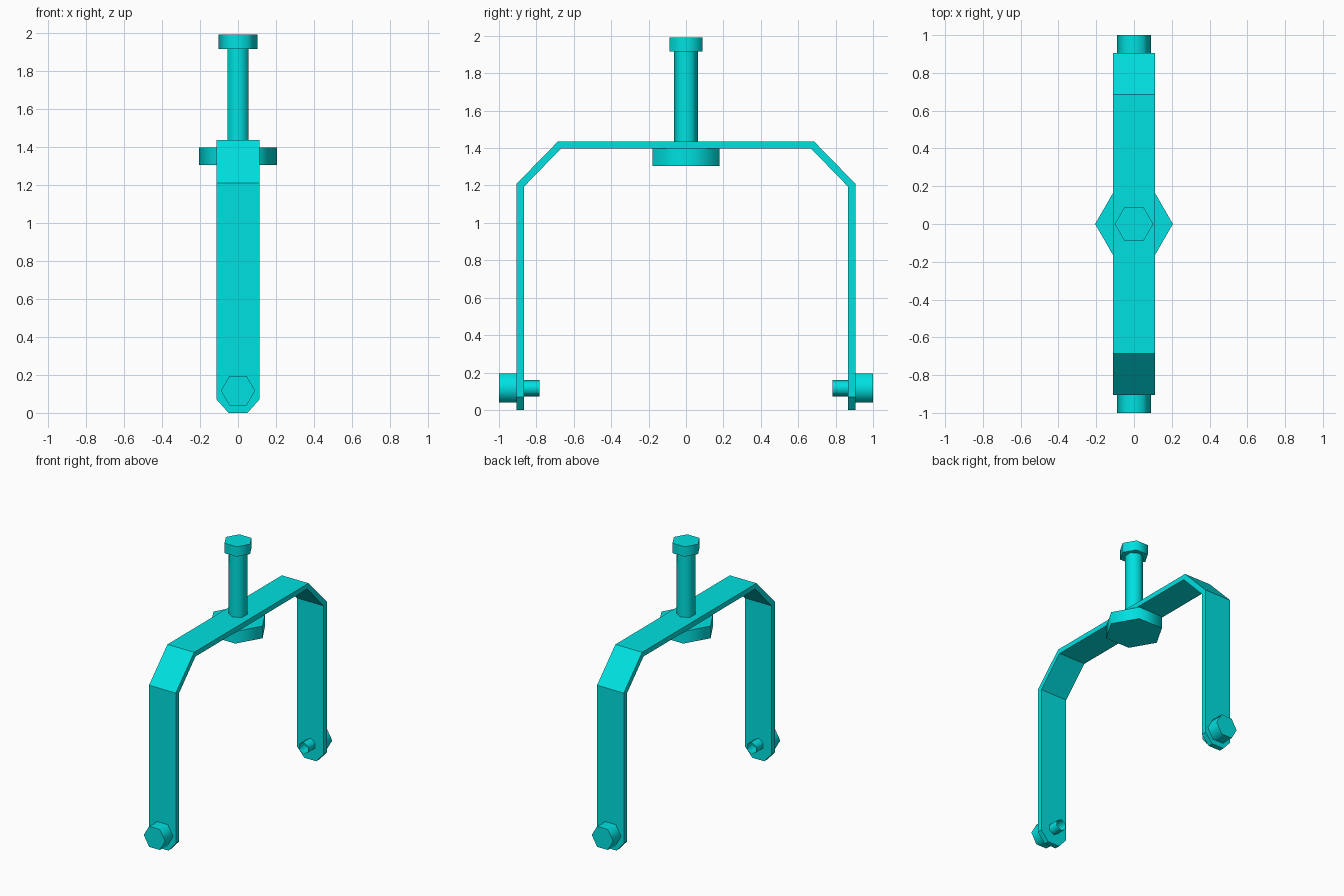
import bpy, bmesh, math
from mathutils import Matrix

if "Cube" in bpy.data.objects:
    bpy.data.objects.remove(bpy.data.objects["Cube"])

mat = bpy.data.materials.new("cyan")
mat.diffuse_color = (0.0, 0.75, 0.75, 1)
mat.use_nodes = True
mat.node_tree.nodes["Principled BSDF"].inputs["Base Color"].default_value = mat.diffuse_color


def finish(name, bm, smooth=0):
    bmesh.ops.recalc_face_normals(bm, faces=bm.faces)
    me = bpy.data.meshes.new(name)
    bm.to_mesh(me)
    bm.free()
    me.materials.append(mat)
    ob = bpy.data.objects.new(name, me)
    bpy.context.collection.objects.link(ob)
    if smooth:
        bpy.ops.object.select_all(action='DESELECT')
        ob.select_set(True)
        bpy.context.view_layer.objects.active = ob
        bpy.ops.object.shade_smooth_by_angle(angle=math.radians(smooth))
    return ob


def hex_prism(name, radius, a, b, turn=0, side=0, z=0, caps=True):
    """Hexagonal bar from a to b: along z, or along side * y at height z."""
    bm = bmesh.new()
    bmesh.ops.create_cone(bm, cap_ends=caps, segments=6, radius1=radius,
                          radius2=radius, depth=b - a)
    # put a corner on +x, then apply the requested turn
    first = max(bm.verts, key=lambda v: v.co.x).co
    spin = math.radians(turn) - math.atan2(first.y, first.x)
    m = Matrix.Translation((0, 0, (a + b) / 2)) @ Matrix.Rotation(spin, 4, 'Z')
    if side:
        m = Matrix.Translation((0, 0, z)) @ Matrix.Rotation(-side * math.pi / 2, 4, 'X') @ m
    bm.transform(m)
    return finish(name, bm, 65)


# Bent strap: outer y, outer z, inner y, inner z, half width
half = [(0.905, 0.0, 0.866, 0.0, 0.05),
        (0.905, 0.07, 0.866, 0.07, 0.112),
        (0.905, 1.21, 0.866, 1.194, 0.112),
        (0.685, 1.435, 0.669, 1.397, 0.112)]
stations = half + [(-oy, oz, -iy, iz, w) for oy, oz, iy, iz, w in reversed(half)]
bm = bmesh.new()
rings = [[bm.verts.new(p) for p in ((-w, oy, oz), (w, oy, oz), (w, iy, iz), (-w, iy, iz))]
         for oy, oz, iy, iz, w in stations]
for r, s in zip(rings, rings[1:]):
    for i in range(4):
        j = (i + 1) % 4
        bm.faces.new((r[i], r[j], s[j], s[i]))
bm.faces.new(rings[0])
bm.faces.new(rings[-1])
finish("bent_strap", bm)

# Central stem with its head and the nut under the strap
hex_prism("stem_shaft", 0.065, 1.39, 1.92, turn=30)
hex_prism("stem_head", 0.102, 1.915, 1.99)
hex_prism("stem_nut", 0.206, 1.305, 1.397)

# Axle bolts at the leg ends, shafts open at the inner end
for side, label in ((-1, "front"), (1, "back")):
    hex_prism(label + "_bolt_head", 0.09, 0.904, 1.0, side=side, z=0.117)
    hex_prism(label + "_bolt_shaft", 0.044, 0.784, 0.905, turn=30, side=side,
              z=0.117, caps=False)
